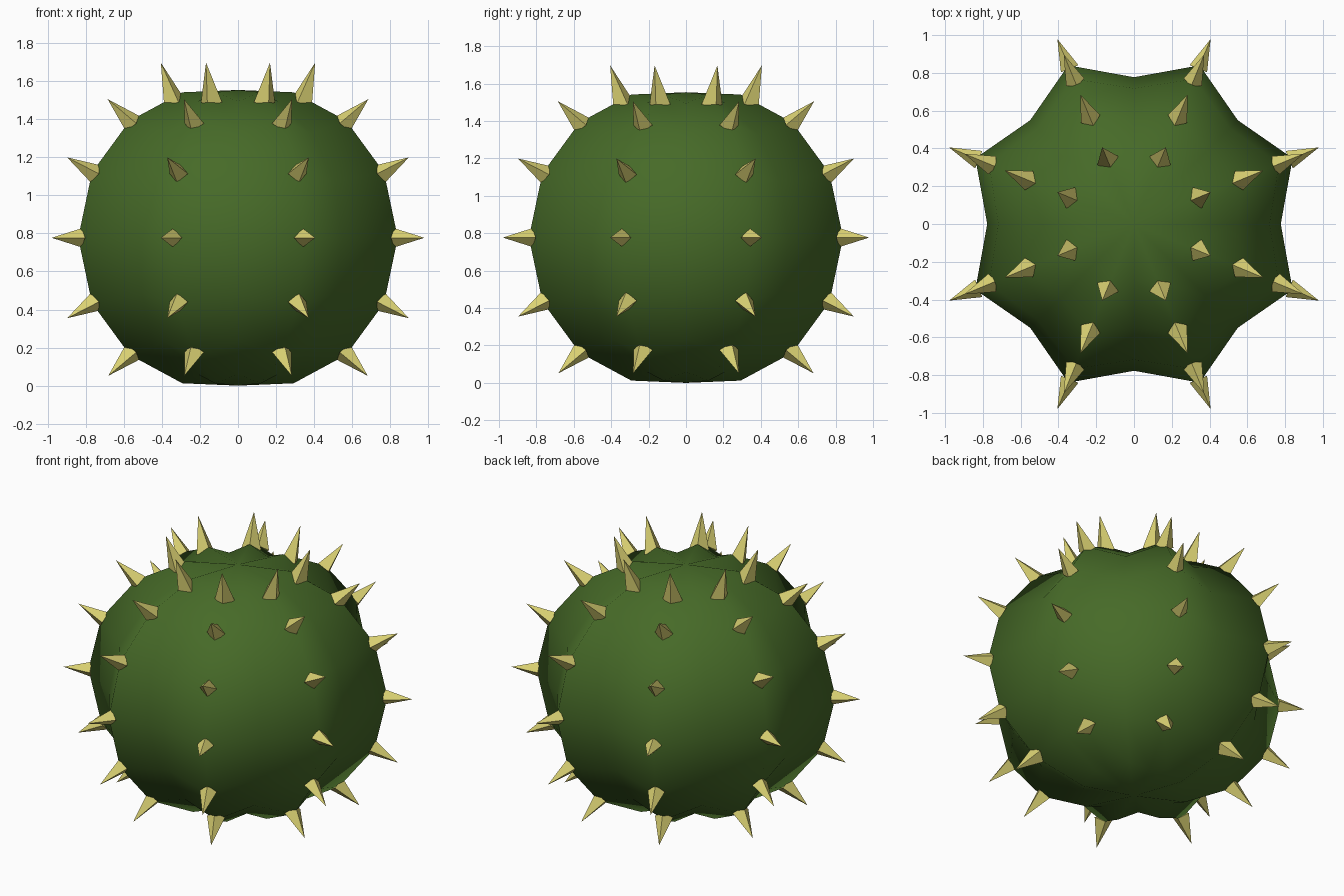
import bpy, bmesh, math
from mathutils import Vector, Matrix

if "Cube" in bpy.data.objects:
    bpy.data.objects.remove(bpy.data.objects["Cube"])

R, RIDGE, CZ = 0.777, 0.17, 0.777   # valley radius, ridge swell, centre height


def material(name, rgb):
    m = bpy.data.materials.new(name)
    m.diffuse_color = (*rgb, 1)
    m.use_nodes = True
    m.node_tree.nodes["Principled BSDF"].inputs["Base Color"].default_value = m.diffuse_color
    return m


def finish(bm, name, mat, smooth):
    bmesh.ops.recalc_face_normals(bm, faces=bm.faces)
    me = bpy.data.meshes.new(name)
    for f in bm.faces:
        f.smooth = smooth
    bm.to_mesh(me)
    bm.free()
    me.materials.append(mat)
    ob = bpy.data.objects.new(name, me)
    bpy.context.collection.objects.link(ob)
    return ob


def direction(azimuth, elev):
    a, e = math.radians(azimuth), math.radians(elev)
    return Vector((math.cos(a) * math.cos(e), math.sin(a) * math.cos(e), math.sin(e)))


green = material("cactus green", (0.062, 0.145, 0.021))
straw = material("straw yellow", (0.70, 0.64, 0.17))

# Ribbed body: low-poly sphere whose every second meridian swells into a ridge
bm = bmesh.new()
bmesh.ops.create_uvsphere(bm, u_segments=16, v_segments=8, radius=1)
for v in bm.verts:
    flat = math.hypot(v.co.x, v.co.y)
    idx = round(math.degrees(math.atan2(v.co.y, v.co.x)) / 22.5)
    swell = RIDGE * flat if idx % 2 else 0
    v.co = v.co.normalized() * R * (1 + swell) + Vector((0, 0, CZ))
finish(bm, "cactus_body", green, True)

# Spines: four-sided spikes in rows along each ridge
# (elevation of base, base distance, elevation of tip, tip distance, base radius)
ROWS = [(-45, 0.85, -44.5, 1.035, 0.055),
        (-22.5, 0.88, -23.5, 1.06, 0.052),
        (0, 0.89, 0, 1.06, 0.05),
        (22.5, 0.88, 23.5, 1.06, 0.052),
        (45, 0.85, 44.5, 1.04, 0.055),
        (63, 0.80, 64.5, 1.02, 0.06)]
bm = bmesh.new()
for k in range(8):
    az = 22.5 + 45 * k
    for e0, d0, e1, d1, rad in ROWS:
        base = direction(az, e0) * d0
        axis = direction(az, e1) * d1 - base
        z = axis.normalized()
        x = Vector((0, 0, 1)).cross(z).normalized()
        rot = Matrix((x, z.cross(x), z)).transposed().to_4x4()
        mid = base + axis / 2 + Vector((0, 0, CZ))
        bmesh.ops.create_cone(bm, cap_ends=True, segments=4, radius1=rad, radius2=0,
                              depth=axis.length, matrix=Matrix.Translation(mid) @ rot)
bmesh.ops.remove_doubles(bm, verts=bm.verts, dist=0.0005)
finish(bm, "spines", straw, False)
